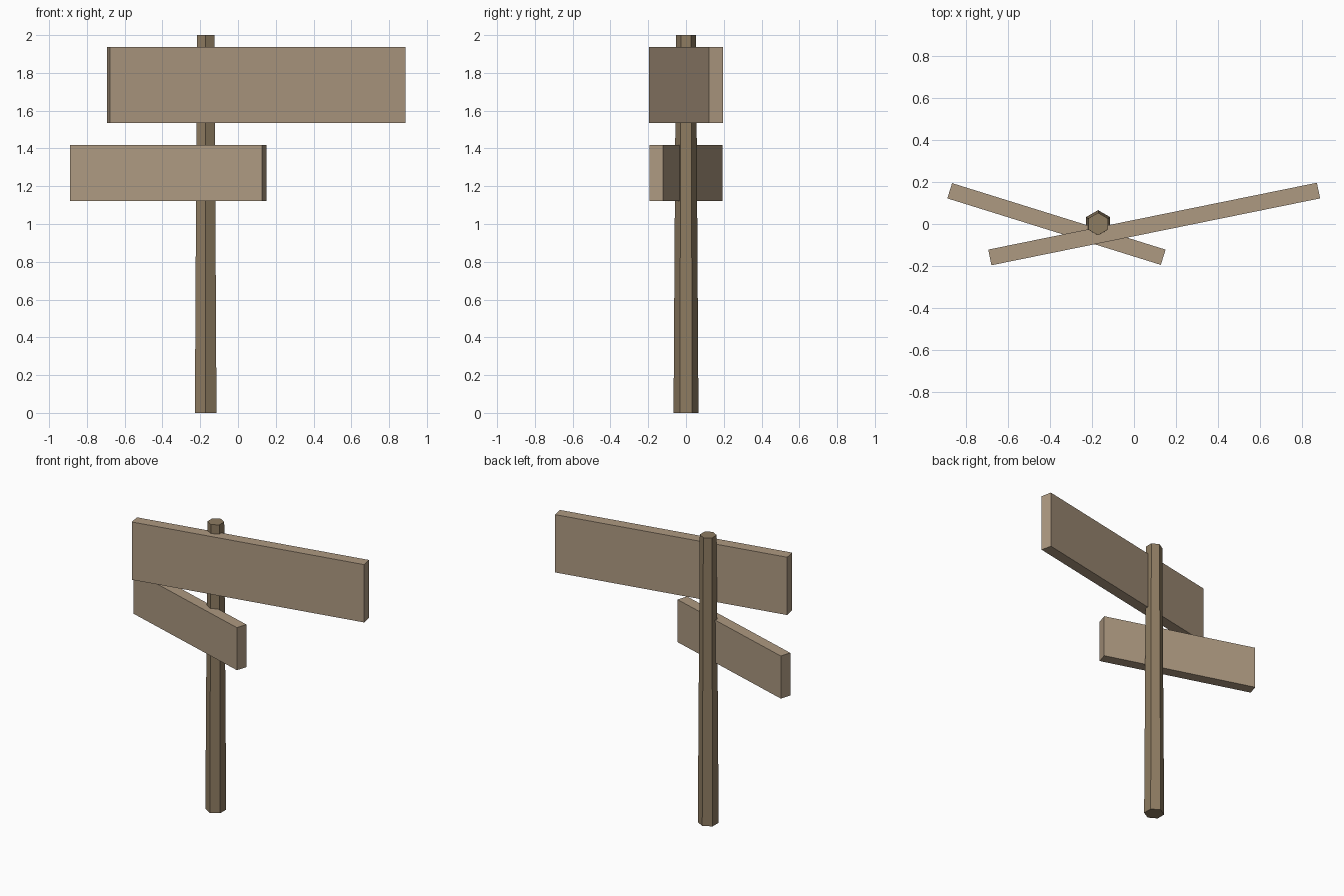
import bpy
from math import radians

if "Cube" in bpy.data.objects:
    bpy.data.objects.remove(bpy.data.objects["Cube"])


def material(name, color):
    m = bpy.data.materials.new(name)
    m.diffuse_color = (*color, 1)
    m.use_nodes = True
    m.node_tree.nodes["Principled BSDF"].inputs["Base Color"].default_value = m.diffuse_color
    return m


post_wood = material("post_wood", (0.27, 0.20, 0.12))
board_wood = material("board_wood", (0.42, 0.32, 0.22))

# Tapered six-sided post, corners towards front and back
bpy.ops.mesh.primitive_cone_add(vertices=6, radius1=0.066, radius2=0.0535,
                                depth=2, location=(-0.171, 0, 1))
post = bpy.context.object
post.name = "post"
post.data.materials.append(post_wood)


# Sign boards, turned about the vertical axis
def board(name, x, z0, z1, length, angle):
    bpy.ops.mesh.primitive_cube_add(size=1, location=(x, 0, (z0 + z1) / 2),
                                    rotation=(0, 0, radians(angle)))
    ob = bpy.context.object
    ob.name = name
    ob.scale = (length, 0.076, z1 - z0)
    ob.data.materials.append(board_wood)


board("upper_board", 0.096, 1.535, 1.937, 1.596, 11.5)
board("lower_board", -0.369, 1.121, 1.417, 1.064, -17.3)
